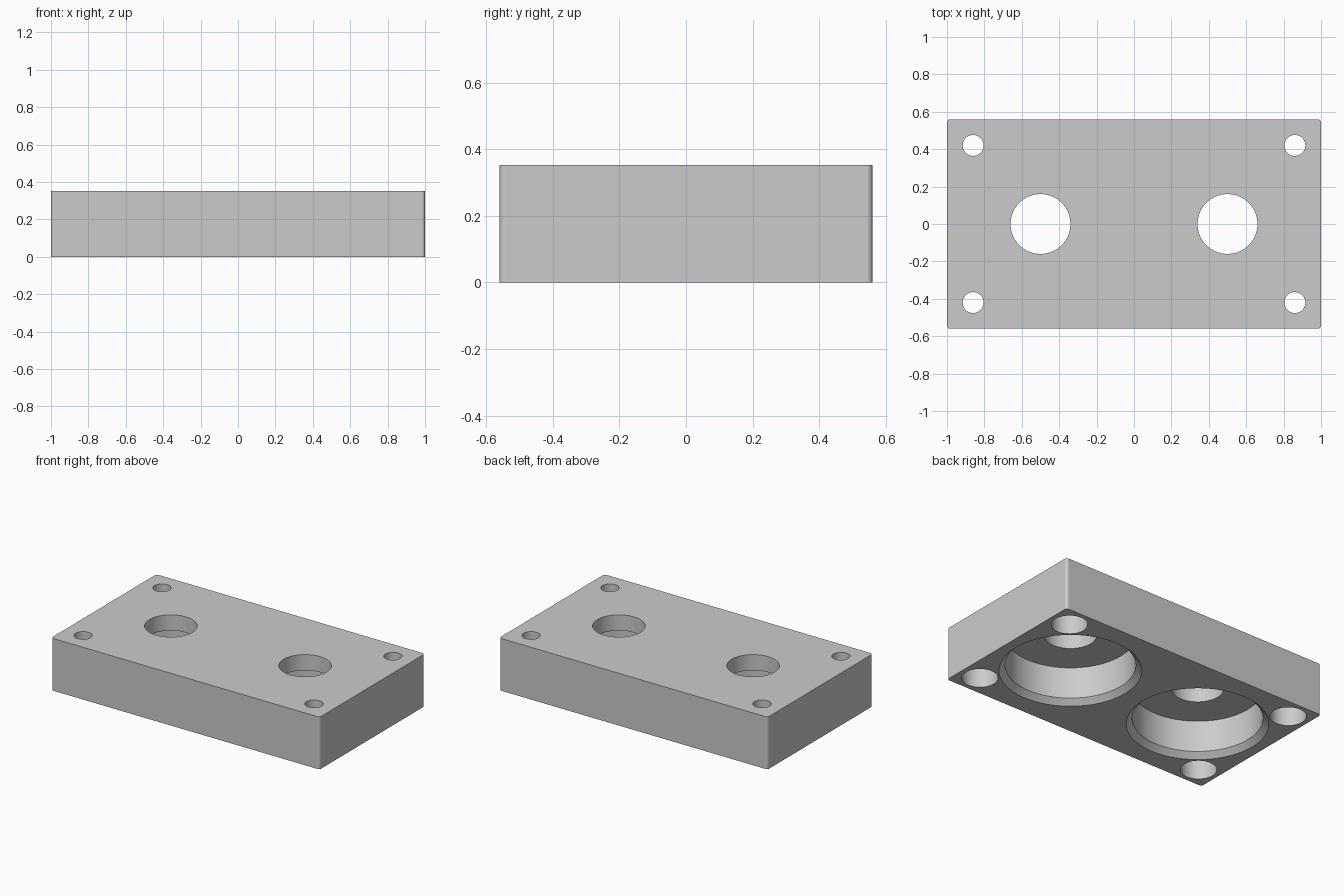
import bpy, bmesh, math

old = bpy.data.objects.get("Cube")
if old:
    bpy.data.objects.remove(old, do_unlink=True)

WIDTH, DEPTH, HEIGHT = 2.0, 1.12, 0.352
CORNER = 0.018

grey = bpy.data.materials.new("plain grey")
grey.use_nodes = True
colour = (0.6, 0.6, 0.6, 1)
grey.diffuse_color = colour
grey.node_tree.nodes["Principled BSDF"].inputs["Base Color"].default_value = colour


def make_object(name, bm):
    mesh = bpy.data.meshes.new(name)
    bmesh.ops.recalc_face_normals(bm, faces=bm.faces)
    bm.to_mesh(mesh)
    bm.free()
    mesh.materials.append(grey)
    obj = bpy.data.objects.new(name, mesh)
    bpy.context.collection.objects.link(obj)
    return obj


def turned_cutter(name, profile, x, y, sides):
    """Closed solid of revolution from (radius, height) points."""
    bm = bmesh.new()
    rings = []
    for r, z in profile:
        angles = [math.tau * i / sides for i in range(sides)]
        rings.append([bm.verts.new((x + r * math.cos(a), y + r * math.sin(a), z))
                      for a in angles])
    for low, high in zip(rings, rings[1:]):
        for i in range(sides):
            j = (i + 1) % sides
            bm.faces.new((low[i], low[j], high[j], high[i]))
    bm.faces.new(rings[0][::-1])
    bm.faces.new(rings[-1])
    obj = make_object(name, bm)
    obj.hide_render = True
    return obj


# Block with small rounds on its upright edges
bm = bmesh.new()
bmesh.ops.create_cube(bm, size=1)
for v in bm.verts:
    v.co = (v.co.x * WIDTH, v.co.y * DEPTH, (v.co.z + 0.5) * HEIGHT)
upright = [e for e in bm.edges if abs(e.verts[0].co.z - e.verts[1].co.z) > 0.1]
bmesh.ops.bevel(bm, geom=upright, offset=CORNER, segments=6, profile=0.5,
                affect='EDGES')
block = make_object("mounting_block", bm)

# Stepped holes: chamfered bearing seats and counterbored screw holes
OVER = 0.05
seat = [(0.43, -OVER), (0.43, 0), (0.394, 0.036), (0.394, 0.246),
        (0.16, 0.246), (0.16, HEIGHT + OVER)]
screw = [(0.11, -OVER), (0.11, 0.2), (0.056, 0.2), (0.056, HEIGHT + OVER)]
cutters = []
for sx in (-1, 1):
    cutters.append(turned_cutter("bearing_seat_cutter", seat, sx * 0.5, 0, 96))
    for sy in (-1, 1):
        cutters.append(turned_cutter("screw_hole_cutter", screw,
                                     sx * 0.86, sy * 0.42, 48))

bpy.ops.object.select_all(action='DESELECT')
block.select_set(True)
bpy.context.view_layer.objects.active = block
for cutter in cutters:
    mod = block.modifiers.new("hole", 'BOOLEAN')
    mod.operation = 'DIFFERENCE'
    mod.solver = 'EXACT'
    mod.object = cutter
    bpy.ops.object.modifier_apply(modifier=mod.name)
    bpy.data.objects.remove(cutter, do_unlink=True)

# Smooth bores and corners, crisp rims
bpy.ops.object.shade_smooth_by_angle(angle=math.radians(30))
weighted = block.modifiers.new("flat_sides", 'WEIGHTED_NORMAL')
weighted.keep_sharp = True
